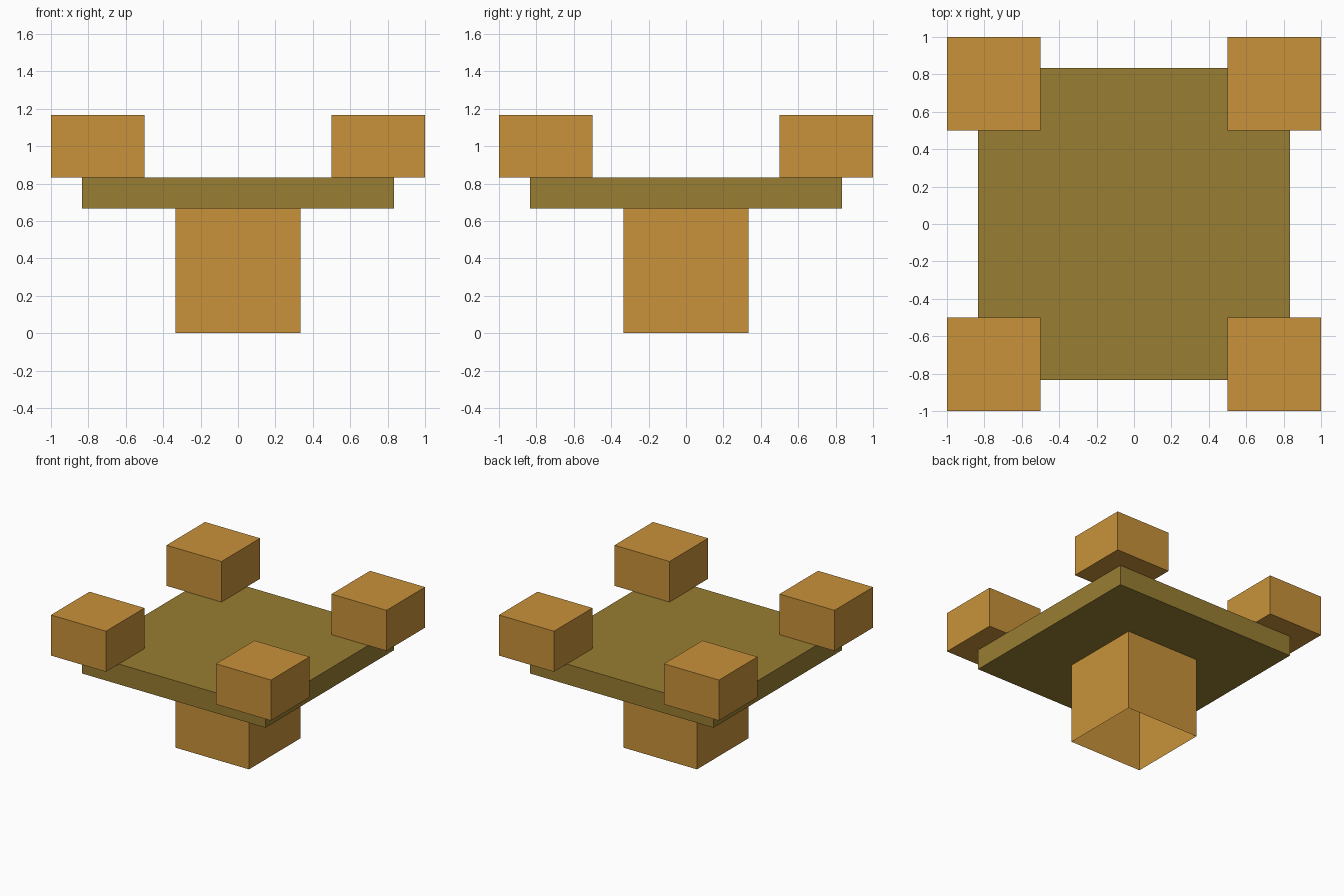
import bpy, bmesh
from mathutils import Matrix, Vector

if "Cube" in bpy.data.objects:
    bpy.data.objects.remove(bpy.data.objects["Cube"])


def material(name, rgb):
    m = bpy.data.materials.new(name)
    m.diffuse_color = (*rgb, 1)
    m.use_nodes = True
    m.node_tree.nodes["Principled BSDF"].inputs["Base Color"].default_value = m.diffuse_color
    return m


def box(name, low, high, mat, open_ends=False):
    low, high = Vector(low), Vector(high)
    bm = bmesh.new()
    bmesh.ops.create_cube(bm, size=1, matrix=Matrix.Translation((low + high) / 2)
                          @ Matrix.Diagonal((*(high - low), 1)))
    if open_ends:
        bm.normal_update()
        ends = [f for f in bm.faces if abs(f.normal.z) > 0.9]
        bmesh.ops.delete(bm, geom=ends, context='FACES_ONLY')
    mesh = bpy.data.meshes.new(name)
    bm.to_mesh(mesh)
    bm.free()
    mesh.materials.append(mat)
    obj = bpy.data.objects.new(name, mesh)
    bpy.context.collection.objects.link(obj)
    return obj


ochre = material("ochre", (0.578, 0.287, 0.042))
olive = material("olive_brown", (0.314, 0.205, 0.032))

# Hollow square post, open underneath
box("post", (-1/3, -1/3, 0), (1/3, 1/3, 2/3), ochre, open_ends=True)

# Flat square slab
box("slab", (-5/6, -5/6, 2/3), (5/6, 5/6, 5/6), olive)

# Four overhanging corner blocks
for x, side in ((-0.75, "left"), (0.75, "right")):
    for y, end in ((-0.75, "front"), (0.75, "back")):
        box(f"corner_block_{end}_{side}", (x - 0.25, y - 0.25, 5/6),
            (x + 0.25, y + 0.25, 7/6), ochre)
